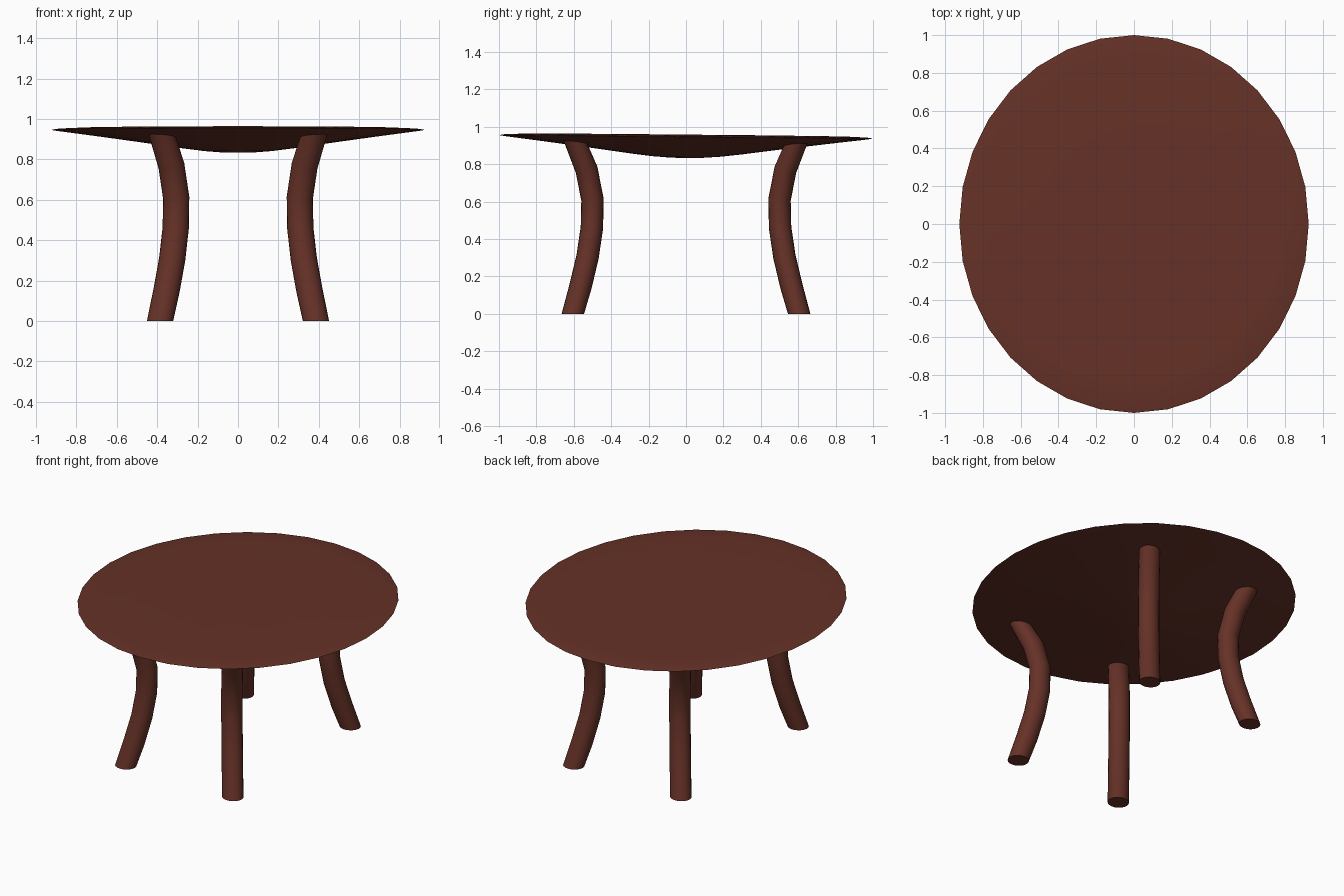
import bpy, bmesh
from math import sin, cos, pi
from mathutils import Vector, Matrix

if "Cube" in bpy.data.objects:
    bpy.data.objects.remove(bpy.data.objects["Cube"])

wood = bpy.data.materials.new("reddish brown wood")
wood.diffuse_color = (0.13, 0.031, 0.02, 1)
wood.use_nodes = True
wood.node_tree.nodes["Principled BSDF"].inputs["Base Color"].default_value = wood.diffuse_color


def make_object(name, bm, angle):
    bmesh.ops.recalc_face_normals(bm, faces=bm.faces)
    mesh = bpy.data.meshes.new(name)
    bm.to_mesh(mesh)
    bm.free()
    mesh.materials.append(wood)
    ob = bpy.data.objects.new(name, mesh)
    bpy.context.collection.objects.link(ob)
    bpy.ops.object.select_all(action='DESELECT')
    ob.select_set(True)
    bpy.context.view_layer.objects.active = ob
    bpy.ops.object.shade_smooth_by_angle(angle=angle)
    return ob


def skin(bm, rings):
    """Bridge successive closed rings with quads."""
    n = len(rings[0])
    for a, b in zip(rings, rings[1:]):
        for i in range(n):
            j = (i + 1) % n
            bm.faces.new((a[i], a[j], b[j], b[i]))


# Tabletop: thin-rimmed oval lathe with a shallow belly, tipped slightly
SIDES = 32
profile = [(0.08, 0.834), (0.18, 0.841), (0.30, 0.855), (0.50, 0.882), (0.75, 0.914),
           (0.97, 0.941), (1.0, 0.946), (0.97, 0.951), (0.85, 0.956), (0.45, 0.958)]
bm = bmesh.new()
rings = [[bm.verts.new((0.925 * r * cos(2 * pi * i / SIDES), r * sin(2 * pi * i / SIDES),
                        z - 0.0095 * r * sin(2 * pi * i / SIDES)))
          for i in range(SIDES)] for r, z in profile]
skin(bm, rings)
for ring, z in ((rings[0], 0.833), (rings[-1], 0.958)):
    hub = bm.verts.new((0, 0, z))
    for i in range(SIDES):
        bm.faces.new((ring[i], ring[(i + 1) % SIDES], hub))
make_object("tabletop", bm, 0.7)

# Legs: bowed round tubes, splayed outward at the foot and under the top
bow = [(0.0, 1.0), (0.15, 0.60), (0.305, 0.25), (0.46, 0.03),
       (0.61, 0.0), (0.77, 0.30), (0.925, 0.90)]


def leg(name, sx, sy):
    path = [Vector((sx * (0.306 + 0.08 * t), sy * (0.50 + 0.105 * t), z)) for z, t in bow]
    bm = bmesh.new()
    rings = []
    for k, p in enumerate(path):
        d = path[min(k + 1, len(path) - 1)] - path[max(k - 1, 0)]
        # end rings stay level so the foot sits flat
        if k in (0, len(path) - 1):
            d = Vector((0, 0, 1))
        turn = Vector((0, 0, 1)).rotation_difference(d).to_matrix()
        rings.append([bm.verts.new(p + turn @ Vector((0.065 * cos(2 * pi * i / 20),
                                                      0.06 * sin(2 * pi * i / 20), 0)))
                      for i in range(20)])
    skin(bm, rings)
    bm.faces.new(rings[0])
    bm.faces.new(rings[-1])
    make_object(name, bm, 0.7)


for side, sx in (("left", -1), ("right", 1)):
    for end, sy in (("front", -1), ("back", 1)):
        leg(f"{end}_{side}_leg", sx, sy)
